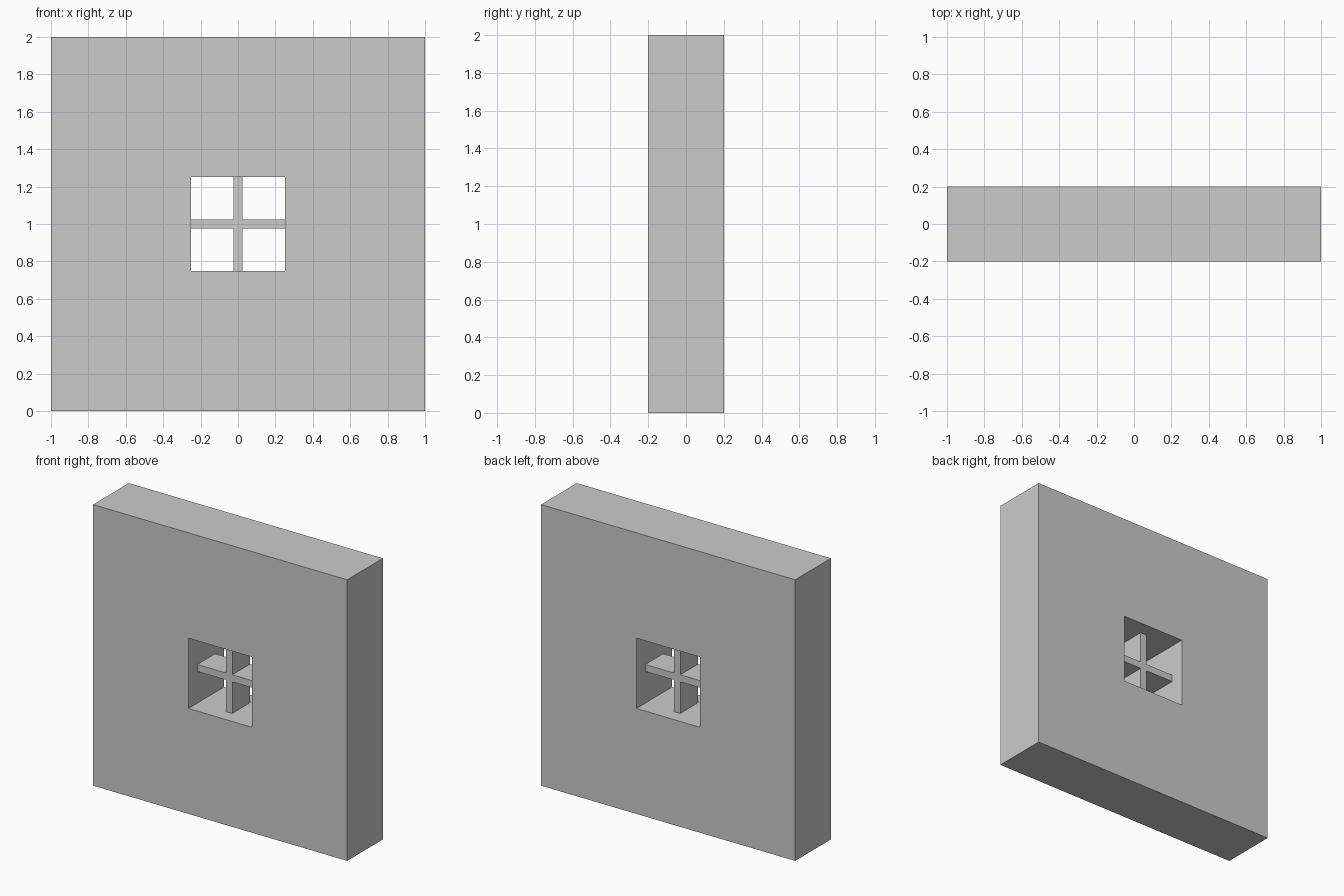
import bpy
import bmesh
from mathutils import Vector

if "Cube" in bpy.data.objects:
    bpy.data.objects.remove(bpy.data.objects["Cube"])

HALF = 1.0           # half the wall width and height
HOLE = 0.25          # half the window opening
BAR = 0.025          # half the bar width
WALL_DEPTH = 0.4
BAR_DEPTH = 0.2
CENTRE_Z = 1.0


def extruded_grid(name, lines, keep, depth):
    """Extrude chosen cells of a square 3x3 grid along y, centred on y = 0."""
    bm = bmesh.new()
    points = [[bm.verts.new((x, -depth / 2, z + CENTRE_Z)) for z in lines] for x in lines]
    for i in range(3):
        for j in range(3):
            if keep(i, j):
                bm.faces.new((points[i][j], points[i + 1][j],
                              points[i + 1][j + 1], points[i][j + 1]))
    bmesh.ops.delete(bm, geom=[v for v in bm.verts if not v.link_faces], context='VERTS')
    result = bmesh.ops.extrude_face_region(bm, geom=bm.faces[:], use_keep_orig=True)
    moved = [g for g in result["geom"] if isinstance(g, bmesh.types.BMVert)]
    bmesh.ops.translate(bm, verts=moved, vec=Vector((0, depth, 0)))
    bmesh.ops.recalc_face_normals(bm, faces=bm.faces[:])
    mesh = bpy.data.meshes.new(name)
    bm.to_mesh(mesh)
    bm.free()
    obj = bpy.data.objects.new(name, mesh)
    bpy.context.collection.objects.link(obj)
    return obj


# Thick wall: every cell except the middle one, which is the window opening
extruded_grid("wall", (-HALF, -HOLE, HOLE, HALF),
              lambda i, j: (i, j) != (1, 1), WALL_DEPTH)

# Window bars: the middle row and middle column form a cross in the opening
extruded_grid("window_bars", (-HOLE, -BAR, BAR, HOLE),
              lambda i, j: i == 1 or j == 1, BAR_DEPTH)
